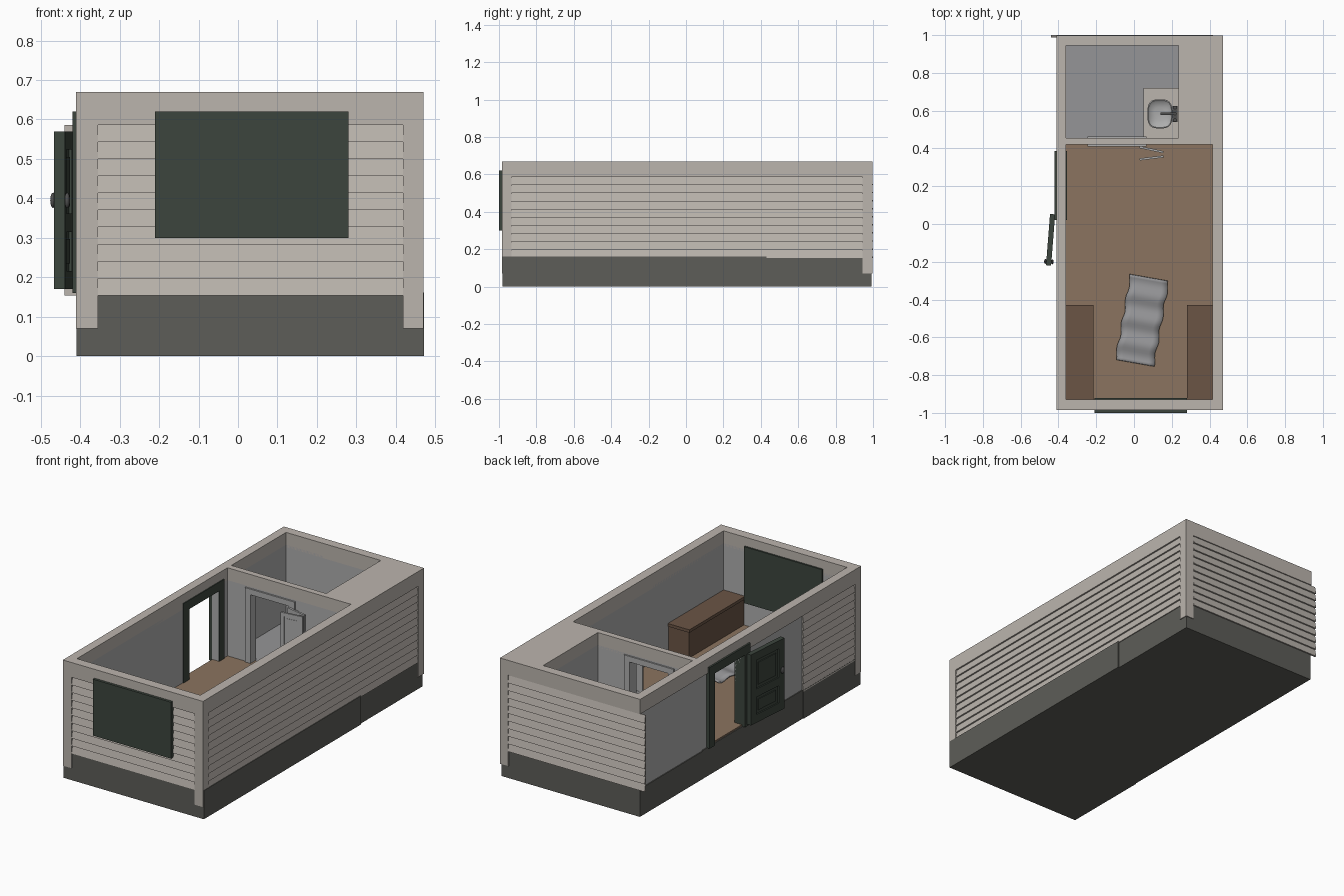
import bpy, bmesh, math
from mathutils import Matrix, Vector

if "Cube" in bpy.data.objects:
    bpy.data.objects.remove(bpy.data.objects["Cube"])


def material(name, rgb):
    m = bpy.data.materials.new(name)
    m.diffuse_color = (*rgb, 1)
    m.use_nodes = True
    m.node_tree.nodes["Principled BSDF"].inputs["Base Color"].default_value = m.diffuse_color
    return m


BEIGE = material("beige_paint", (0.50, 0.46, 0.42))
STONE = material("dark_base", (0.11, 0.11, 0.098))
GREEN = material("dark_green", (0.045, 0.06, 0.047))
WOOD = material("floor_wood", (0.26, 0.175, 0.115))
BROWN = material("cabinet_wood", (0.145, 0.09, 0.06))
GREY = material("plain_grey", (0.42, 0.42, 0.42))
TILE = material("tile_grey", (0.30, 0.30, 0.31))
METAL = material("dark_metal", (0.08, 0.08, 0.08))


def finish(name, bm, mat, M=None, smooth=False):
    bmesh.ops.recalc_face_normals(bm, faces=bm.faces)
    me = bpy.data.meshes.new(name)
    bm.to_mesh(me)
    bm.free()
    ob = bpy.data.objects.new(name, me)
    bpy.context.collection.objects.link(ob)
    me.materials.append(mat)
    if M is not None:
        ob.matrix_world = M
    if smooth:
        bpy.context.view_layer.objects.active = ob
        ob.select_set(True)
        bpy.ops.object.shade_smooth_by_angle(angle=math.radians(40))
        ob.select_set(False)
    return ob


def boxes(name, mat, *spans, M=None):
    """Each span is (x0, x1, y0, y1, z0, z1)."""
    bm = bmesh.new()
    for x0, x1, y0, y1, z0, z1 in spans:
        size = Matrix.Diagonal((x1 - x0, y1 - y0, z1 - z0, 1))
        mid = Matrix.Translation(((x0 + x1) / 2, (y0 + y1) / 2, (z0 + z1) / 2))
        bmesh.ops.create_cube(bm, size=1, matrix=mid @ size)
    return finish(name, bm, mat, M)


def siding(name, origin, out, start, end):
    """Lapped boards: sawtooth profile extruded along the wall from start to end."""
    out = Vector(out)
    along = Vector((abs(out.y), abs(out.x), 0))
    base = Vector(origin)
    pts = [(-0.012, 0.154)]
    for i in range(10):
        z = 0.154 + i * 0.0432
        pts += [(0.0, z), (-0.009, z + 0.0432)]
    pts.append((-0.012, 0.586))
    bm = bmesh.new()
    face = bm.faces.new([bm.verts.new(base + out * o + along * start + Vector((0, 0, z)))
                         for o, z in pts])
    ext = bmesh.ops.extrude_face_region(bm, geom=[face])
    verts = [g for g in ext["geom"] if isinstance(g, bmesh.types.BMVert)]
    bmesh.ops.translate(bm, verts=verts, vec=along * (end - start))
    return finish(name, bm, BEIGE)


def panel_door(name, mat, w, z0, z1, t, M):
    """Leaf running along local -y with two raised panels."""
    h, s = t / 2, w * 0.17
    zm = z0 + (z1 - z0) * 0.42
    spans = [(-h, h, -s, 0, z0, z1), (-h, h, -w, -w + s, z0, z1)]
    for a, b in ((z0, z0 + s), (zm - s / 2, zm + s / 2), (z1 - s, z1)):
        spans.append((-h, h, -w + s, -s, a, b))
    spans.append((-h * 0.45, h * 0.45, -w + s, -s, z0 + s, z1 - s))
    for a, b in ((z0 + s, zm - s / 2), (zm + s / 2, z1 - s)):
        g = s * 0.4
        spans.append((-h * 0.8, h * 0.8, -w + s + g, -s - g, a + g, b - g))
    return boxes(name, mat, *spans, M=M)


def round_part(name, mat, p, r, d, axis='Z', M=None):
    bm = bmesh.new()
    rot = Matrix.Rotation(math.pi / 2, 4, 'Y' if axis == 'X' else 'X') if axis != 'Z' else Matrix()
    bmesh.ops.create_cone(bm, cap_ends=True, segments=16, radius1=r, radius2=r, depth=d,
                          matrix=Matrix.Translation(p) @ rot)
    return finish(name, bm, mat, M, True)


# Foundation and floors
boxes("foundation", STONE, (-0.405, 0.472, -0.98, 0.43, 0, 0.162),
      (-0.405, 0.465, 0.43, 0.992, 0, 0.157), (-0.409, -0.40, -0.98, -0.47, 0, 0.162))
boxes("main_floor", WOOD, (-0.362, 0.417, -0.932, 0.44, 0.15, 0.17),
      (-0.40, -0.36, 0.07, 0.34, 0.15, 0.17), (-0.21, 0.03, 0.42, 0.455, 0.15, 0.17))
boxes("bathroom_floor", TILE, (-0.362, 0.237, 0.455, 0.947, 0.15, 0.17))

# Walls with door openings, and the closed corner beside the bathroom
boxes("front_wall", GREY, (-0.40, 0.46, -0.975, -0.93, 0.15, 0.60))
boxes("back_wall", GREY, (-0.40, 0.46, 0.945, 0.988, 0.15, 0.60))
boxes("right_wall", GREY, (0.415, 0.46, -0.975, 0.988, 0.15, 0.60))
boxes("left_wall", GREY, (-0.40, -0.36, -0.975, 0.07, 0.15, 0.60),
      (-0.40, -0.36, 0.34, 0.988, 0.15, 0.60), (-0.40, -0.36, 0.07, 0.34, 0.57, 0.60))
boxes("partition_wall", GREY, (-0.37, -0.21, 0.42, 0.455, 0.15, 0.60),
      (0.03, 0.42, 0.42, 0.455, 0.15, 0.60), (-0.21, 0.03, 0.42, 0.455, 0.56, 0.60))
boxes("closet_block", GREY, (0.235, 0.42, 0.45, 0.95, 0.15, 0.60))

# Top band and corner posts
boxes("top_band", BEIGE, (-0.41, 0.47, -0.985, -0.93, 0.586, 0.67),
      (-0.41, 0.47, 0.945, 0.997, 0.586, 0.67), (-0.41, -0.36, -0.93, 0.945, 0.586, 0.67),
      (0.415, 0.47, -0.93, 0.42, 0.586, 0.67), (-0.36, 0.235, 0.42, 0.455, 0.586, 0.67),
      (0.235, 0.47, 0.42, 0.945, 0.586, 0.67))
boxes("corner_posts", BEIGE, (-0.41, -0.355, -0.985, -0.932, 0.07, 0.60),
      (0.418, 0.47, -0.985, -0.932, 0.07, 0.60), (0.418, 0.47, 0.945, 0.997, 0.07, 0.60))

# Lapped siding; the back run overhangs the left corner
siding("front_siding", (0, -0.985, 0), (0, -1, 0), -0.355, 0.418)
siding("back_siding", (0, 1.0, 0), (0, 1, 0), -0.44, 0.418)
siding("right_siding", (0.47, 0, 0), (1, 0, 0), -0.932, 0.945)
siding("left_siding", (-0.41, 0, 0), (-1, 0, 0), -0.932, -0.47)

# Front window panel
boxes("front_window", GREEN, (-0.21, 0.28, -1.0, -0.92, 0.30, 0.62))

# Entry frame, opened entry door and its knobs
boxes("entry_frame", GREEN, (-0.42, -0.355, 0.02, 0.07, 0.16, 0.57),
      (-0.42, -0.355, 0.34, 0.387, 0.16, 0.57), (-0.42, -0.355, 0.02, 0.387, 0.57, 0.62))
hinge = Matrix.Translation((-0.431, 0.052, 0)) @ Matrix.Rotation(math.radians(-4.5), 4, 'Z')
panel_door("entry_door", GREEN, 0.272, 0.17, 0.57, 0.027, hinge)
for side in (-1, 1):
    tag = "outer" if side < 0 else "inner"
    round_part(tag + "_knob_stem", METAL, (side * 0.014, -0.252, 0.395), 0.006, 0.02, 'X', hinge)
    bm = bmesh.new()
    bmesh.ops.create_uvsphere(bm, u_segments=16, v_segments=10, radius=0.013,
                              matrix=Matrix.Translation((side * 0.018, -0.252, 0.395)) @
                              Matrix.Diagonal((0.55, 1, 1.5, 1)))
    finish(tag + "_knob", bm, METAL, hinge, True)

# Bathroom frame and folded two-leaf door
for y0, y1, tag in ((0.411, 0.421, "front"), (0.454, 0.463, "rear")):
    boxes("bathroom_frame_" + tag, GREY, (-0.245, -0.21, y0, y1, 0.17, 0.56),
          (0.03, 0.066, y0, y1, 0.17, 0.56), (-0.245, 0.066, y0, y1, 0.56, 0.592))
for tag, y, ang in (("a", 0.407, 78), ("b", 0.342, 97)):
    M = Matrix.Translation((0.03, y, 0)) @ Matrix.Rotation(math.radians(ang), 4, 'Z')
    panel_door("folding_leaf_" + tag, GREY, 0.128, 0.175, 0.555, 0.011, M)

# Side cabinets with overhanging tops
boxes("left_cabinet", BROWN, (-0.36, -0.222, -0.93, -0.437, 0.17, 0.318))
boxes("left_cabinet_top", BROWN, (-0.36, -0.215, -0.93, -0.43, 0.318, 0.335))
boxes("right_cabinet", BROWN, (0.287, 0.415, -0.93, -0.437, 0.17, 0.318))
boxes("right_cabinet_top", BROWN, (0.28, 0.415, -0.93, -0.43, 0.318, 0.335))

# Wavy rug on the floor
bm = bmesh.new()
bmesh.ops.create_grid(bm, x_segments=6, y_segments=32, size=0.5)
for v in bm.verts:
    t = v.co.y * 2 * math.pi * 3.5
    v.co = Vector((v.co.x * 0.205 + 0.005 * math.sin(t), v.co.y * 0.455,
                   0.184 + 0.007 * math.cos(t)))
rug = finish("wavy_rug", bm, TILE, Matrix.Translation((0.043, -0.51, 0)) @
             Matrix.Rotation(math.radians(-10), 4, 'Z'), True)
thick = rug.modifiers.new("thickness", 'SOLIDIFY')
thick.thickness = 0.008

# Washstand with rounded basin and tap
boxes("washstand", BEIGE, (0.05, 0.236, 0.455, 0.72, 0.17, 0.33))
bm = bmesh.new()
rings = []
for s, z in ((0.7, 0.329), (0.92, 0.338), (1.0, 0.347), (0.93, 0.349), (0.82, 0.341), (0.45, 0.333)):
    ring = []
    for i in range(32):
        c, n = math.cos(i * math.pi / 16), math.sin(i * math.pi / 16)
        k = s / (abs(c) ** 3.2 + abs(n) ** 3.2) ** (1 / 3.2)
        ring.append(bm.verts.new((0.137 + 0.066 * k * c, 0.583 + 0.077 * k * n, z)))
    rings.append(ring)
for a, b in zip(rings, rings[1:]):
    for i in range(32):
        bm.faces.new((a[i], a[(i + 1) % 32], b[(i + 1) % 32], b[i]))
bm.faces.new(rings[-1])
bm.faces.new(rings[0])
finish("basin", bm, GREY, None, True)
boxes("tap_plate", METAL, (0.205, 0.23, 0.54, 0.626, 0.33, 0.338))
boxes("tap_spout", METAL, (0.14, 0.22, 0.577, 0.589, 0.365, 0.375))
round_part("tap_post", METAL, (0.217, 0.583, 0.352), 0.008, 0.045)
for y in (0.55, 0.616):
    round_part("tap_handle", METAL, (0.217, y, 0.345), 0.009, 0.025)
